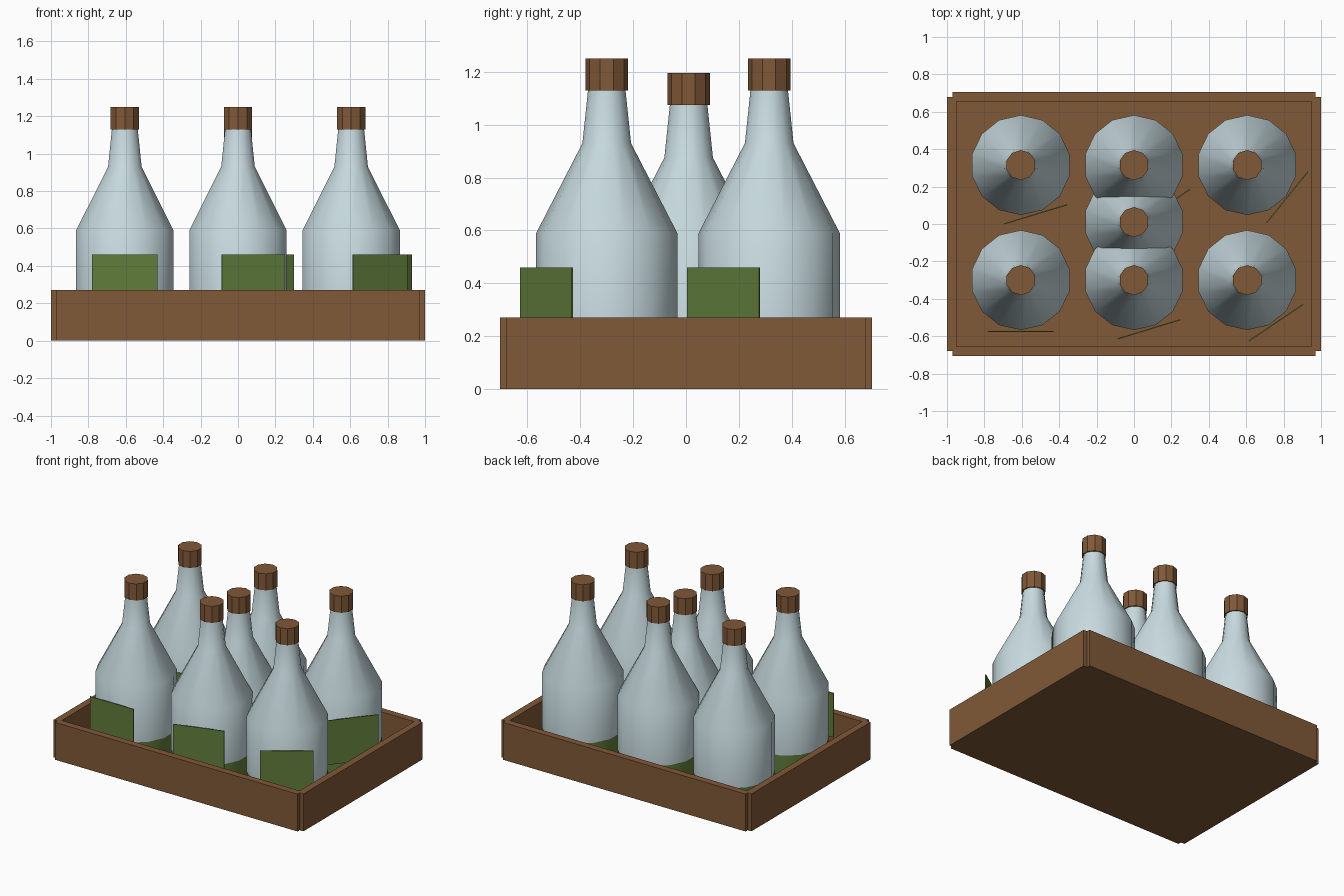
import bpy, bmesh, math
from mathutils import Matrix

cube = bpy.data.objects.get("Cube")
if cube:
    bpy.data.objects.remove(cube, do_unlink=True)


def material(name, color):
    m = bpy.data.materials.new(name)
    m.use_nodes = True
    m.diffuse_color = (*color, 1)
    m.node_tree.nodes["Principled BSDF"].inputs["Base Color"].default_value = (*color, 1)
    return m


WOOD = material("brown_wood", (0.22, 0.10, 0.04))
GLASS = material("pale_blue_glass", (0.58, 0.71, 0.745))
GREEN = material("leaf_green", (0.12, 0.205, 0.045))


def finish(name, bm, mats):
    bmesh.ops.recalc_face_normals(bm, faces=bm.faces)
    mesh = bpy.data.meshes.new(name)
    bm.to_mesh(mesh)
    bm.free()
    obj = bpy.data.objects.new(name, mesh)
    bpy.context.collection.objects.link(obj)
    for m in mats:
        mesh.materials.append(m)
    return obj


def box(name, center, size, mat, turn=0):
    bm = bmesh.new()
    bmesh.ops.create_cube(bm, size=1, matrix=Matrix.Translation(center)
                          @ Matrix.Rotation(turn, 4, "Z") @ Matrix.Diagonal((*size, 1)))
    return finish(name, bm, [mat])


def lathe(name, profile, sides, x, y, mats, band_top=None):
    """Turned solid; faces below band_top take the second material."""
    bm = bmesh.new()
    rings = []
    for r, z in profile:
        rings.append([bm.verts.new((x + r * math.sin(2 * math.pi * i / sides),
                                    y - r * math.cos(2 * math.pi * i / sides), z))
                      for i in range(sides)])
    for a, b in zip(rings, rings[1:]):
        for i in range(sides):
            j = (i + 1) % sides
            bm.faces.new((a[i], a[j], b[j], b[i]))
    bm.faces.new(rings[0])
    bm.faces.new(rings[-1])
    if band_top is not None:
        for f in bm.faces:
            f.material_index = int(f.calc_center_median().z < band_top)
    return finish(name, bm, mats)


# Crate: long walls, short walls and floor
HEIGHT = 0.27
for side, word in ((-1, "front"), (1, "back")):
    box(f"crate_{word}_wall", (0, side * 0.68, HEIGHT / 2), (1.94, 0.05, HEIGHT), WOOD)
for side, word in ((-1, "right"), (1, "left")):
    box(f"crate_{word}_wall", (side * 0.975, 0, HEIGHT / 2), (0.05, 1.36, HEIGHT), WOOD)
box("crate_floor", (0, 0, 0.025), (1.92, 1.33, 0.05), WOOD)


# Bottle with green foot and a wooden stopper
def bottle(name, x, y, drop=0):
    band = 0.19 - drop
    profile = [(0.262, 0.05), (0.267, band), (0.267, 0.59 - drop),
               (0.092, 0.93 - drop), (0.07, 1.14 - drop)]
    body = lathe(name, profile, 14, x, y, [GLASS, GREEN], band)
    bpy.ops.object.select_all(action="DESELECT")
    body.select_set(True)
    bpy.context.view_layer.objects.active = body
    bpy.ops.object.shade_smooth_by_angle(angle=math.radians(30))
    lathe(name + "_stopper", [(0.08, 1.13 - drop), (0.08, 1.25 - drop)], 10, x, y, [WOOD])


# Two rows of three, each label turned a step further round its bottle
for row, y in enumerate((-0.3, 0.315)):
    for col, x in enumerate((-0.605, 0, 0.605)):
        name = f"{('front', 'back')[row]}_bottle_{col + 1}"
        bottle(name, x, y)
        turn = math.radians(17 * (row + col))
        center = (x + 0.275 * math.sin(turn), y - 0.275 * math.cos(turn), 0.3)
        box(name + "_label", center, (0.35, 0.006, 0.32), GREEN, turn)

# Middle bottle sits lower
bottle("middle_bottle", 0, 0.01, 0.055)
